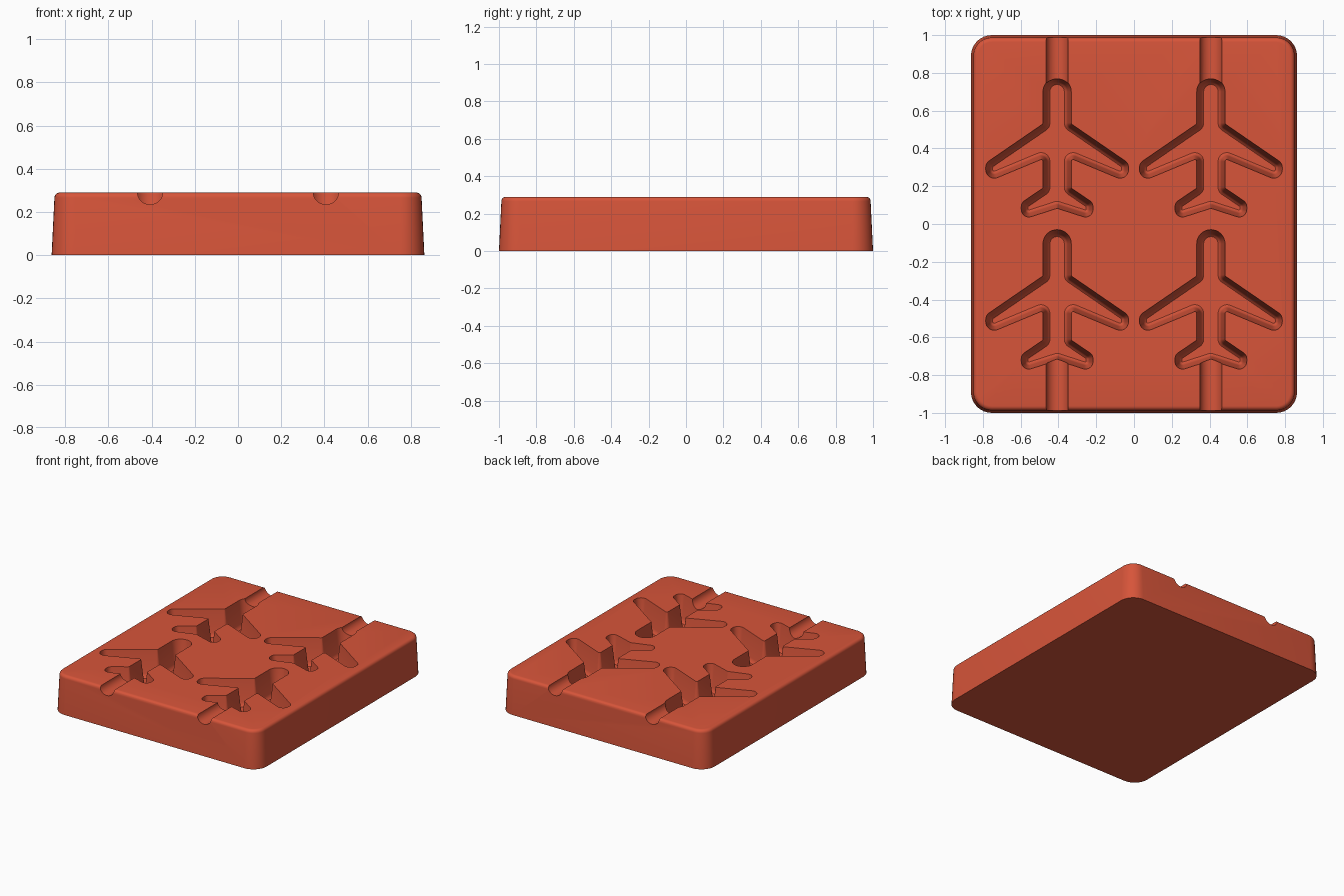
import bpy, bmesh, math
from mathutils import Vector

cube = bpy.data.objects.get("Cube")
if cube:
    bpy.data.objects.remove(cube, do_unlink=True)

HEIGHT = 0.29
COLUMN = 0.407     # cavity and channel centre in x

mat = bpy.data.materials.new("brick red")
mat.use_nodes = True
mat.diffuse_color = (0.68, 0.09, 0.042, 1)
mat.node_tree.nodes["Principled BSDF"].inputs["Base Color"].default_value = mat.diffuse_color


def outline(corners, inset, steps=8):
    """Clockwise (x, y, radius) corners, moved inward, with rounded corners."""
    pts = [Vector(c[:2]) for c in corners]
    result = []
    for i, p in enumerate(pts):
        a = (p - pts[i - 1]).normalized()
        b = (pts[(i + 1) % len(pts)] - p).normalized()
        na, nb = Vector((a.y, -a.x)), Vector((b.y, -b.x))
        mitre = (na + nb) / (1 + na.dot(nb))
        convex = a.x * b.y - a.y * b.x < 0
        side = 1 if convex else -1
        r = max(corners[i][2] - side * inset, 0.002)
        centre = p + mitre * (inset + side * r)
        start = -side * na * r
        turn = a.angle_signed(b)
        for k in range(steps + 1):
            t = -turn * k / steps
            c, s = math.cos(t), math.sin(t)
            result.append(centre + Vector((start.x * c - start.y * s,
                                           start.x * s + start.y * c)))
    return result


def loft(bm, corners, levels, offset=(0, 0)):
    """Closed solid through (z, inset) levels."""
    rings = [[bm.verts.new((p.x + offset[0], p.y + offset[1], z))
              for p in outline(corners, d)] for z, d in levels]
    for low, high in zip(rings, rings[1:]):
        n = len(low)
        for i in range(n):
            j = (i + 1) % n
            bm.faces.new((low[i], low[j], high[j], high[i]))
    bm.faces.new(rings[0])
    bm.faces.new(rings[-1])


def finish(bm, name):
    bmesh.ops.recalc_face_normals(bm, faces=bm.faces)
    mesh = bpy.data.meshes.new(name)
    bm.to_mesh(mesh)
    bm.free()
    obj = bpy.data.objects.new(name, mesh)
    bpy.context.collection.objects.link(obj)
    mesh.materials.append(mat)
    return obj


# Block: tapered slab with round corners and a soft top edge
X, Y, R = 0.863, 1.0, 0.11
slab = [(-X, Y, R), (X, Y, R), (X, -Y, R), (-X, -Y, R)]
levels = [(0, 0)]
for k in range(6):
    t = math.pi / 2 * k / 5
    levels.append((HEIGHT - 0.024 * (1 - math.sin(t)), 0.013 + 0.024 * (1 - math.cos(t))))
bm = bmesh.new()
loft(bm, slab, levels)
block = finish(bm, "mould_block")

# Aeroplane cavities: half outline mirrored, sloping walls, soft floor edge
half = [(0.075, 0.775, 0.0745), (0.075, 0.53, 0.01), (0.378, 0.322, 0.045),
        (0.378, 0.22, 0.045), (0.075, 0.346, 0.01), (0.075, 0.19, 0.01),
        (0.19, 0.112, 0.04), (0.19, 0.022, 0.04)]
plane = half + [(0, 0.083, 0.005)] + [(-x, y, r) for x, y, r in reversed(half)]
walls = [(HEIGHT + 0.05, 0), (HEIGHT, 0), (0.12, 0.02), (0.1, 0.026), (0.09, 0.037)]
bm = bmesh.new()
for x in (-COLUMN, COLUMN):
    for y in (0, -0.805):
        loft(bm, plane, walls, (x, y))
cavities = finish(bm, "aeroplane_cavity_cutter")

# Pouring channels: half-round grooves from both ends to the cavities
bm = bmesh.new()
for x in (-COLUMN, COLUMN):
    for y0, y1 in ((0.72, 1.1), (-1.1, -0.7)):
        ends = []
        for y in (y0, y1):
            arc = [(0.058 * math.cos(math.pi * k / 16), -0.055 * math.sin(math.pi * k / 16))
                   for k in range(17)]
            arc = [(0.058, 0.05)] + arc + [(-0.058, 0.05)]
            ends.append([bm.verts.new((x + u, y, HEIGHT + v)) for u, v in arc])
        n = len(ends[0])
        for i in range(n):
            j = (i + 1) % n
            bm.faces.new((ends[0][i], ends[0][j], ends[1][j], ends[1][i]))
        for ring in ends:
            bm.faces.new(ring)
channels = finish(bm, "channel_cutter")

# Cut the block and shade it
bpy.ops.object.select_all(action='DESELECT')
bpy.context.view_layer.objects.active = block
block.select_set(True)
for cutter in (cavities, channels):
    mod = block.modifiers.new(cutter.name, 'BOOLEAN')
    mod.operation = 'DIFFERENCE'
    mod.solver = 'EXACT'
    mod.object = cutter
    bpy.ops.object.modifier_apply(modifier=mod.name)
    bpy.data.objects.remove(cutter, do_unlink=True)
bpy.ops.object.shade_smooth_by_angle(angle=math.radians(35))
